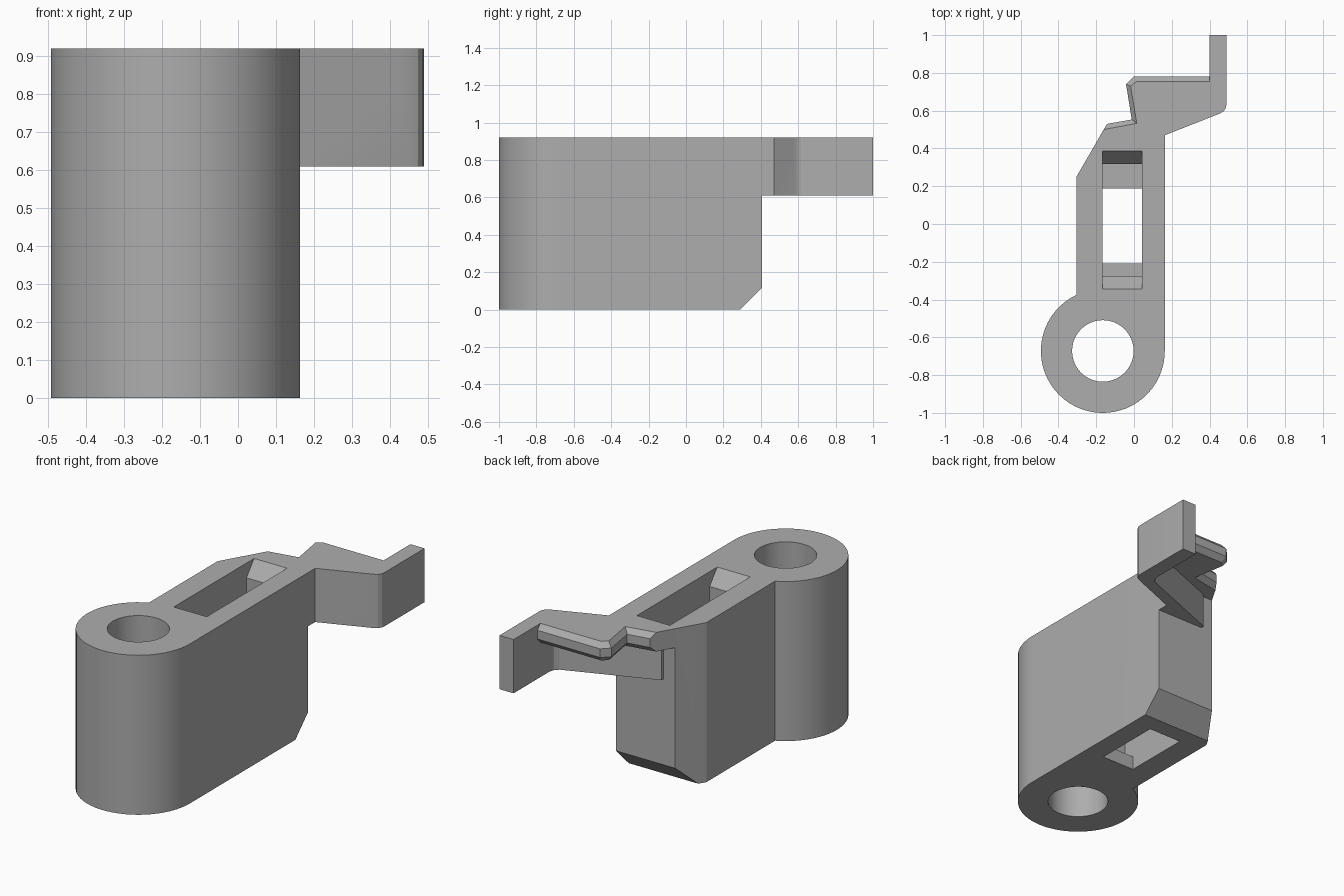
import bpy, bmesh, math
from mathutils import Vector

if "Cube" in bpy.data.objects:
    bpy.data.objects.remove(bpy.data.objects["Cube"], do_unlink=True)

TOP, ARM_Z = 0.92, 0.61
HUB = Vector((-0.165, -0.672))
HUB_R, BORE_R = 0.328, 0.163

grey = bpy.data.materials.new("matte_grey")
grey.use_nodes = True
grey.diffuse_color = (0.42, 0.42, 0.42, 1)
grey.node_tree.nodes["Principled BSDF"].inputs["Base Color"].default_value = grey.diffuse_color


def loft(name, rings, cut=None):
    """Closed solid through rings of 3D points, with an optional plane cut."""
    bm = bmesh.new()
    loops = [[bm.verts.new(p) for p in ring] for ring in rings]
    for a, b in zip(loops, loops[1:]):
        for i in range(len(a)):
            j = (i + 1) % len(a)
            bm.faces.new((a[i], a[j], b[j], b[i]))
    bm.faces.new(loops[0][::-1])
    bm.faces.new(loops[-1])
    if cut:
        geom = bm.verts[:] + bm.edges[:] + bm.faces[:]
        bmesh.ops.bisect_plane(bm, geom=geom, plane_co=cut[0], plane_no=cut[1], clear_outer=True)
        bmesh.ops.holes_fill(bm, edges=[e for e in bm.edges if e.is_boundary])
    bmesh.ops.recalc_face_normals(bm, faces=bm.faces[:])
    mesh = bpy.data.meshes.new(name)
    bm.to_mesh(mesh)
    bm.free()
    mesh.materials.append(grey)
    obj = bpy.data.objects.new(name, mesh)
    bpy.context.collection.objects.link(obj)
    return obj


def at_height(points, z):
    return [(p[0], p[1], z) for p in points]


def prism(name, points, z0, z1, cut=None):
    return loft(name, [at_height(points, z0), at_height(points, z1)], cut)


def arc(radius, start, end, steps):
    return [(HUB.x + radius * math.cos(t), HUB.y + radius * math.sin(t))
            for t in (start + (end - start) * i / steps for i in range(steps + 1))]


def box(x0, x1, y0, y1, z):
    return [(x0, y0, z), (x1, y0, z), (x1, y1, z), (x0, y1, z)]


def combine(target, tool, operation):
    """Apply a boolean and remove the tool."""
    mod = target.modifiers.new(operation.lower(), 'BOOLEAN')
    mod.operation, mod.object, mod.solver = operation, tool, 'EXACT'
    bpy.context.view_layer.objects.active = target
    bpy.ops.object.modifier_apply(modifier=mod.name)
    bpy.data.objects.remove(tool, do_unlink=True)


# Body: round hub running into a straight block with a bevelled rear corner
side = -0.305
meet = math.acos((side - HUB.x) / HUB_R)
outline = arc(HUB_R, meet, 2 * math.pi, 40)
outline += [(0.163, 0.405), (-0.215, 0.405), (side, 0.25)]
body = prism("latch_body", outline, 0, TOP, ((0, 0.29, 0), (0, 1, -1)))

# Arm: slanted strip ending in a straight finger
arm_outline = [(-0.14, 0.35), (0.163, 0.35), (0.163, 0.47), (0.455, 0.585), (0.475, 0.597),
               (0.487, 0.615), (0.49, 0.64), (0.49, 1), (0.4, 1), (0.4, 0.67), (0.392, 0.645),
               (0.37, 0.622), (-0.14, 0.424)]
arm = prism("arm", arm_outline, ARM_Z, TOP)

# Catch plate: overhanging ledge with bevelled lips
shared = [(-0.19, 0.36), (0.12, 0.36), (0.163, 0.47), (0.42, 0.571)]
inner = shared + [(0.42, 0.755), (0.013, 0.755), (-0.018, 0.73), (0.015, 0.533), (-0.16, 0.5), (-0.215, 0.405)]
outer = shared + [(0.42, 0.782), (0, 0.782), (-0.042, 0.74), (-0.012, 0.553), (-0.143, 0.53), (-0.215, 0.405)]
plate = loft("catch_plate", [at_height(inner, 0.81), at_height(outer, 0.84),
                             at_height(outer, 0.89), at_height(inner, TOP)])

combine(body, arm, 'UNION')
combine(body, plate, 'UNION')

# Hub bore
combine(body, prism("bore", arc(BORE_R, 0, 2 * math.pi, 40)[:-1], -0.1, 1.1), 'DIFFERENCE')

# Slot: flared mouth, long pocket, shorter opening through the floor
x0, x1 = -0.168, 0.042
mouth, pocket = (x0, x1, -0.345, 0.387), (x0, x1, -0.275, 0.317)
opening = (x0, x1, -0.21, 0.187)
slot = loft("slot", [box(*opening, -0.1), box(*opening, 0.08), box(*pocket, 0.08),
                     box(*pocket, 0.835), box(*mouth, TOP), box(*mouth, 1.1)])
combine(body, slot, 'DIFFERENCE')

# Smooth the round walls, keep the edges crisp
bpy.ops.object.select_all(action='DESELECT')
body.select_set(True)
bpy.context.view_layer.objects.active = body
bpy.ops.object.shade_smooth_by_angle(angle=math.radians(25))
